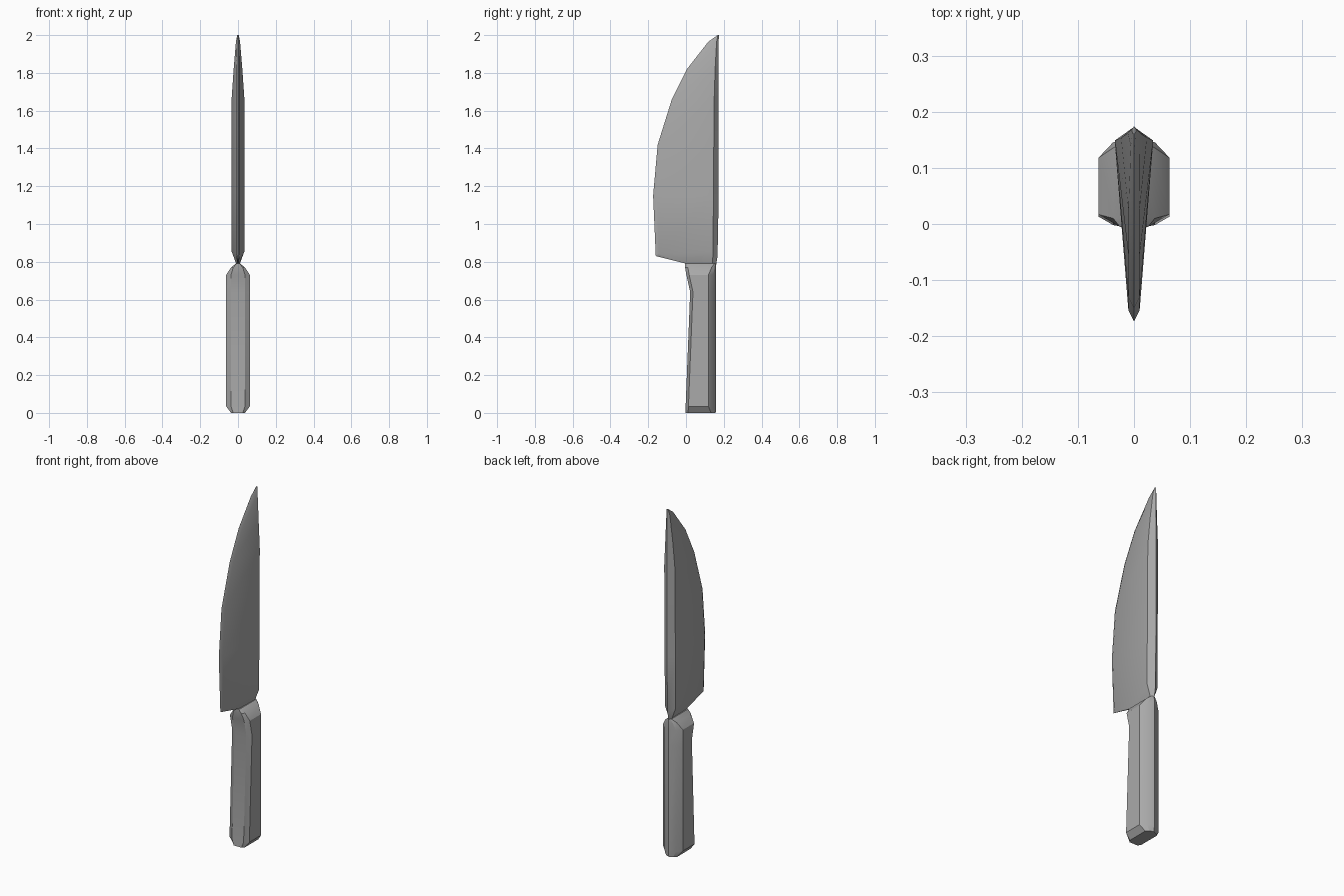
import bpy, bmesh, math

cube = bpy.data.objects.get("Cube")
if cube:
    bpy.data.objects.remove(cube, do_unlink=True)

# One plain grey for the whole knife
grey = bpy.data.materials.new("plain grey")
grey.use_nodes = True
grey.diffuse_color = (0.4, 0.4, 0.4, 1)
grey.node_tree.nodes["Principled BSDF"].inputs["Base Color"].default_value = (0.4, 0.4, 0.4, 1)


def loft(name, halves):
    """Mirror each half section (front to back) into a ring and skin the rings."""
    bm = bmesh.new()
    rings = []
    for half in halves:
        other = [(-x, y, z) for x, y, z in reversed(half[1:-1])]
        rings.append([bm.verts.new(p) for p in half + other])
    n = len(rings[0])
    for low, high in zip(rings, rings[1:]):
        for i in range(n):
            j = (i + 1) % n
            bm.faces.new((low[i], low[j], high[j], high[i]))
    bm.faces.new(rings[0][::-1])
    bm.faces.new(rings[-1])
    bmesh.ops.remove_doubles(bm, verts=bm.verts, dist=0.0005)
    bmesh.ops.recalc_face_normals(bm, faces=bm.faces)
    mesh = bpy.data.meshes.new(name)
    bm.to_mesh(mesh)
    bm.free()
    mesh.materials.append(grey)
    obj = bpy.data.objects.new(name, mesh)
    bpy.context.collection.objects.link(obj)
    bpy.ops.object.select_all(action='DESELECT')
    obj.select_set(True)
    bpy.context.view_layer.objects.active = obj
    bpy.ops.object.shade_smooth_by_angle(angle=math.radians(25))
    return obj


# Blade: ridge under the heel, then sections of cutting edge, bevel, cheek, spine
blade = [
    [(0, -0.16, 0.83), (0.004, 0, 0.79), (0.008, 0.14, 0.785), (0, 0.16, 0.785)],
    [(0, -0.16, 0.83), (0.01, -0.143, 0.843), (0.034, 0.143, 0.855), (0, 0.167, 0.83)],
]
# height, edge y, cheek y, cheek half width
for z, edge, cheek, wide in [(1.15, -0.174, 0.145, 0.034), (1.42, -0.15, 0.147, 0.034),
                             (1.66, -0.075, 0.149, 0.034), (1.82, 0.005, 0.154, 0.023),
                             (1.965, 0.118, 0.162, 0.011)]:
    bevel = min(0.01, wide * 0.5)
    blade.append([(0, edge, z), (bevel, edge + 0.02, z), (wide, cheek, z), (0, 0.173, z)])
blade.append([(0, 0.16, 1.995), (0.003, 0.163, 1.997), (0.004, 0.169, 2), (0, 0.174, 2)])
loft("blade", blade)

# Handle: height, front y, back y, half width of the side, half width of the front face
handle = []
for z, front, back, side, flat in [(0, -0.004, 0.157, 0.037, 0.025), (0.035, -0.002, 0.16, 0.063, 0.037),
                                   (0.64, 0.022, 0.16, 0.063, 0.037), (0.73, 0.002, 0.16, 0.063, 0.037),
                                   (0.77, -0.005, 0.16, 0.037, 0.025), (0.79, -0.005, 0.157, 0.012, 0.008)]:
    # the rear chamfer shrinks with the section towards both ends
    drop = 0.66 * side
    handle.append([(0, front, z), (flat, front, z), (side, front + 0.015, z),
                   (side, back - drop, z), (side * 0.6, back - drop * 0.36, z), (0, back, z)])
loft("handle", handle)
